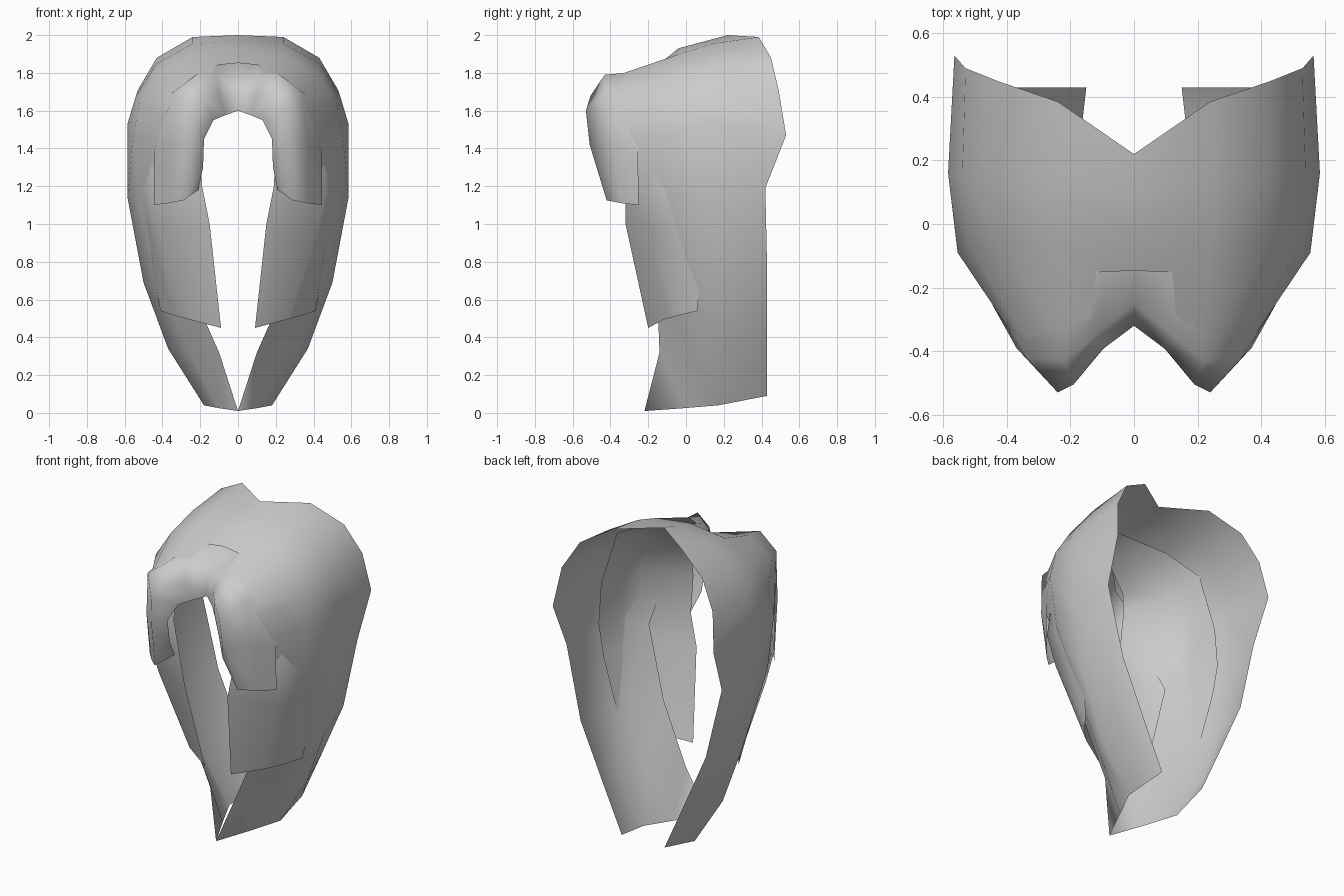
import bpy, bmesh
from mathutils import Vector

grey = bpy.data.materials.new("plain grey")
grey.diffuse_color = (0.6, 0.6, 0.6, 1)


def sheet(name, columns, bulges):
    """Loft a half sheet through paths (each from crown to hem), mirrored in x.
    A non-zero bulge inserts a rounded path between two neighbouring paths."""
    paths = [[Vector(p) for p in columns[0]]]
    for col, bulge in zip(columns[1:], bulges):
        col = [Vector(p) for p in col]
        if bulge:
            mid = []
            for a, b in zip(paths[-1], col):
                out = (b - a).cross(Vector((0, 0, 1)))
                out.x, out.y = abs(out.x), -abs(out.y)
                if a.x < 0.01 and b.x < 0.01:
                    out = Vector((0, 0, 0.1))
                mid.append((a + b) / 2 + out * bulge)
            paths.append(mid)
        paths.append(col)
    bm = bmesh.new()
    grid = [[bm.verts.new(p) for p in path] for path in paths]
    for a, b in zip(grid, grid[1:]):
        for i in range(len(a) - 1):
            bm.faces.new((a[i], a[i + 1], b[i + 1], b[i]))
    # mirror the half across the centre line
    geom = bm.verts[:] + bm.edges[:] + bm.faces[:]
    bmesh.ops.mirror(bm, geom=geom, axis='X', merge_dist=0.002)
    bmesh.ops.remove_doubles(bm, verts=bm.verts[:], dist=0.002)
    bmesh.ops.recalc_face_normals(bm, faces=bm.faces[:])
    # point the normals outwards
    if sum(f.normal.x * f.calc_center_median().x for f in bm.faces) < 0:
        bmesh.ops.reverse_faces(bm, faces=bm.faces[:])
    for f in bm.faces:
        f.smooth = True
    me = bpy.data.meshes.new(name)
    bm.to_mesh(me)
    bm.free()
    me.materials.append(grey)
    ob = bpy.data.objects.new(name, me)
    bpy.context.collection.objects.link(ob)
    return ob


# long rear sheet: front edge, front quarter, widest line, back edge
sheet("rear_shell", [
    [(0, -.20, 1.80), (.20, -.40, 1.775), (.32, -.41, 1.695), (.35, -.395, 1.58),
     (.37, -.36, 1.43), (.40, -.20, 1.12), (.265, -.155, .69), (.10, -.14, .32),
     (0, -.22, .01)],
    [(0, -.04, 1.93), (.24, -.05, 1.895), (.43, -.06, 1.79), (.52, -.08, 1.64),
     (.555, -.09, 1.47), (.53, -.06, 1.13), (.41, .0, .69), (.265, .02, .33),
     (.10, -.01, .025)],
    [(0, .09, 1.965), (.24, .14, 1.955), (.43, .16, 1.85), (.54, .16, 1.68),
     (.585, .16, 1.53), (.585, .16, 1.14), (.50, .16, .69), (.37, .16, .34),
     (.18, .17, .04)],
    [(0, .22, 2), (.24, .385, 1.99), (.43, .45, 1.88), (.53, .49, 1.71),
     (.565, .53, 1.47), (.545, .42, 1.19), (.44, .43, .74), (.29, .43, .40),
     (.15, .43, .09)],
], [0, 0, 0])

# middle sheet hanging beside the opening
sheet("side_panels", [
    [(0, -.20, 1.77), (.15, -.28, 1.70), (.19, -.32, 1.62), (.20, -.36, 1.42),
     (.19, -.32, 1.20), (.15, -.32, 1.0), (.09, -.20, .45)],
    [(0, -.12, 1.85), (.20, -.12, 1.82), (.38, -.15, 1.70), (.45, -.19, 1.46),
     (.46, -.23, 1.17), (.42, -.20, .97), (.26, -.115, .495)],
    [(0, -.04, 1.91), (.24, 0, 1.88), (.45, .05, 1.78), (.54, .08, 1.45),
     (.545, .10, 1.20), (.51, .10, 1.0), (.41, .06, .54)],
], [0, .05])

# short rounded arch over the opening
sheet("front_arch", [
    [(0, -.31, 1.60), (.07, -.36, 1.575), (.13, -.42, 1.55), (.18, -.45, 1.45),
     (.185, -.42, 1.30), (.21, -.33, 1.18)],
    [(0, -.32, 1.68), (.10, -.395, 1.69), (.19, -.505, 1.68), (.24, -.53, 1.60),
     (.25, -.51, 1.42), (.29, -.42, 1.125)],
    [(0, -.25, 1.79), (.11, -.34, 1.79), (.22, -.43, 1.79), (.34, -.42, 1.70),
     (.37, -.39, 1.42), (.37, -.34, 1.11)],
    [(0, -.145, 1.855), (.10, -.15, 1.845), (.20, -.155, 1.815), (.39, -.18, 1.68),
     (.445, -.255, 1.38), (.445, -.25, 1.10)],
], [0, 0, 0])
